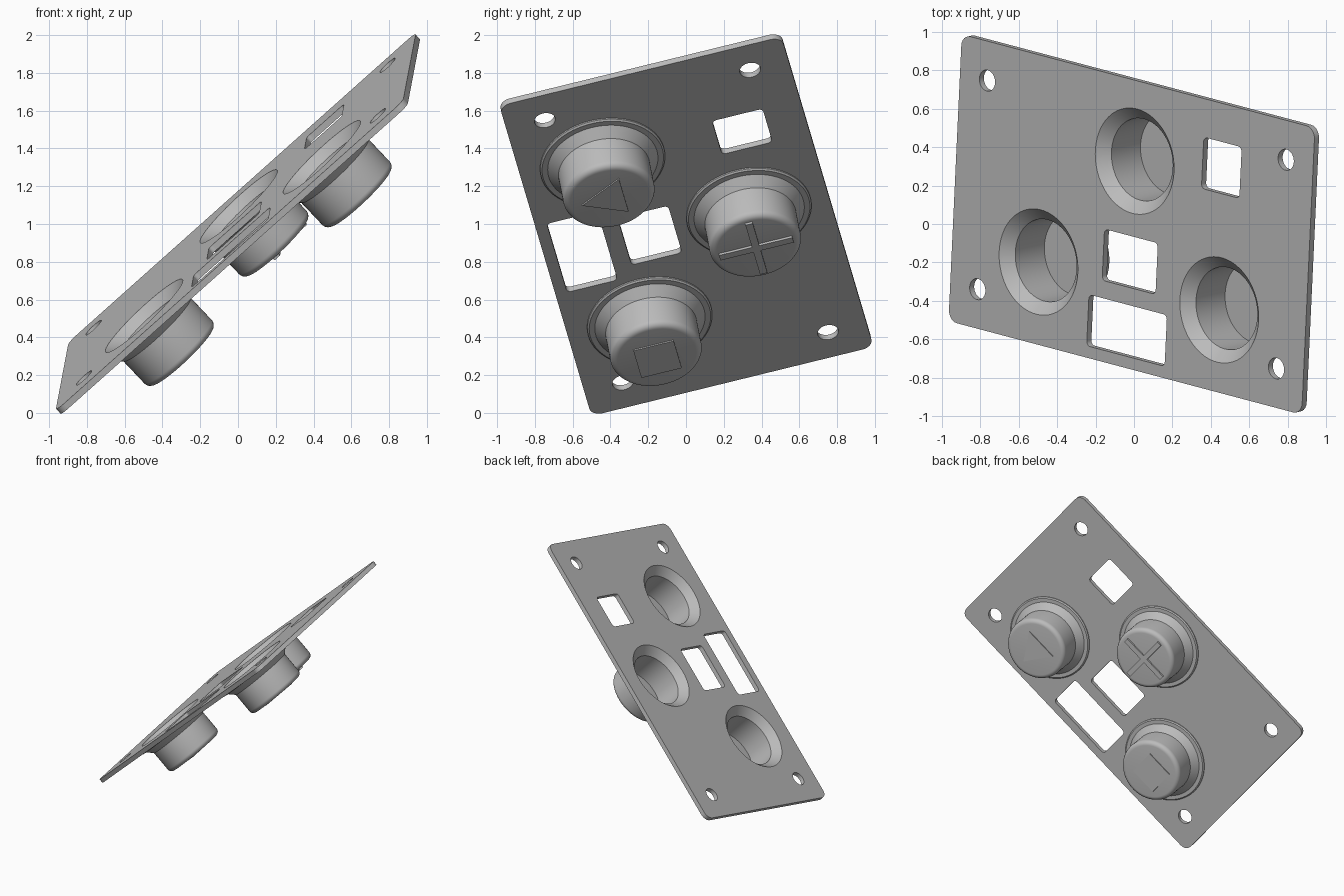
import bpy, bmesh
from math import pi, cos, sin, radians
from mathutils import Vector, Matrix

cube = bpy.data.objects.get("Cube")
if cube:
    bpy.data.objects.remove(cube, do_unlink=True)

# Single grey material
grey = bpy.data.materials.new("plain_grey")
grey.use_nodes = True
GREY = (0.5, 0.5, 0.5, 1)
grey.diffuse_color = GREY
grey.node_tree.nodes["Principled BSDF"].inputs["Base Color"].default_value = GREY

# Tilted frame of the panel: long axis, short axis, face normal
u = Vector((0.732, -0.194, 0.653)).normalized()
n = u.cross(Vector((0.041, 0.971, 0.234))).normalized()
v = n.cross(u)
FRAME = Matrix.Translation((0, 0, 1)) @ Matrix((u, v, n)).transposed().to_4x4()

THICK = 0.035
DEPTH = 0.30
CUPS = {"cross": (0, 0.34), "square": (-0.643, -0.33), "triangle": (0.643, -0.33)}


def finish(obj, offset=(0, 0, 0)):
    """Place in the panel frame, colour and shade."""
    obj.matrix_world = FRAME @ Matrix.Translation(offset)
    obj.data.materials.clear()
    obj.data.materials.append(grey)
    bpy.ops.object.select_all(action="DESELECT")
    obj.select_set(True)
    bpy.context.view_layer.objects.active = obj
    bpy.ops.object.shade_smooth_by_angle(angle=radians(30))


def mesh_object(name, bm):
    bmesh.ops.recalc_face_normals(bm, faces=bm.faces[:])
    mesh = bpy.data.meshes.new(name)
    bm.to_mesh(mesh)
    bm.free()
    obj = bpy.data.objects.new(name, mesh)
    bpy.context.collection.objects.link(obj)
    return obj


def circle(cx, cy, r, steps=64):
    return [(cx + r * cos(2 * pi * i / steps), cy + r * sin(2 * pi * i / steps))
            for i in range(steps)]


def rounded_rect(cx, cy, w, h, r, steps=6):
    pts = []
    for k, (sx, sy) in enumerate(((1, 1), (-1, 1), (-1, -1), (1, -1))):
        for i in range(steps + 1):
            a = (k + i / steps) * pi / 2
            pts.append((cx + sx * (w / 2 - r) + r * cos(a),
                        cy + sy * (h / 2 - r) + r * sin(a)))
    return pts


# Panel: filled outline with holes, extruded
loops = [rounded_rect(0, 0, 2.513, 1.539, 0.06)]
loops += [circle(x, y, 0.28, 96) for x, y in CUPS.values()]
loops += [circle(sx * 1.063, sy * 0.56, 0.056, 40) for sx in (-1, 1) for sy in (-1, 1)]
loops += [rounded_rect(0.613, 0.427, 0.27, 0.275, 0.025),
          rounded_rect(0, -0.2, 0.38, 0.275, 0.025),
          rounded_rect(0, -0.569, 0.555, 0.275, 0.025)]
curve = bpy.data.curves.new("panel", "CURVE")
curve.dimensions = "2D"
curve.fill_mode = "BOTH"
curve.extrude = THICK / 2
for loop in loops:
    spline = curve.splines.new("POLY")
    spline.points.add(len(loop) - 1)
    for point, (x, y) in zip(spline.points, loop):
        point.co = (x, y, 0, 1)
    spline.use_cyclic_u = True
panel = bpy.data.objects.new("panel", curve)
bpy.context.collection.objects.link(panel)
bpy.ops.object.select_all(action="DESELECT")
panel.select_set(True)
bpy.context.view_layer.objects.active = panel
bpy.ops.object.convert(target="MESH")
panel = bpy.context.view_layer.objects.active
bm = bmesh.new()
bm.from_mesh(panel.data)
bmesh.ops.remove_doubles(bm, verts=bm.verts[:], dist=0.0001)
bmesh.ops.recalc_face_normals(bm, faces=bm.faces[:])
bm.to_mesh(panel.data)
bm.free()
finish(panel)

# Cup wall: (radius, depth below the panel face), from the mouth round to the flange
FILLET = 0.035
profile = [(0.28, 0), (0.218, 0.057), (0.218, 0.28), (0, 0.28), (0, DEPTH)]
profile += [(0.21 + FILLET * sin(a), DEPTH - FILLET + FILLET * cos(a))
            for a in (i * pi / 12 for i in range(7))]
profile += [(0.245, 0.10), (0.295, 0.05), (0.325, 0.05), (0.334, 0.043),
            (0.334, THICK), (0.28, THICK), (0.28, 0)]


def make_cup(name, x, y):
    bm = bmesh.new()
    verts = [bm.verts.new((r, 0, -d)) for r, d in profile]
    edges = [bm.edges.new(pair) for pair in zip(verts, verts[1:])]
    bmesh.ops.spin(bm, geom=verts + edges, cent=(0, 0, 0), axis=(0, 0, 1),
                   angle=2 * pi, steps=96, use_merge=False)
    bmesh.ops.remove_doubles(bm, verts=bm.verts[:], dist=0.0001)
    bmesh.ops.dissolve_degenerate(bm, edges=bm.edges[:], dist=0.0001)
    finish(mesh_object(name, bm), (x, y, THICK / 2))


def make_symbol(name, outline, height, x, y):
    """Raised shape on the closed end of a cup."""
    bm = bmesh.new()
    face = bm.faces.new([bm.verts.new((px, py, 0.004)) for px, py in outline])
    out = bmesh.ops.extrude_face_region(bm, geom=[face], use_keep_orig=True)
    moved = [g for g in out["geom"] if isinstance(g, bmesh.types.BMVert)]
    bmesh.ops.translate(bm, verts=moved, vec=(0, 0, -height - 0.004))
    finish(mesh_object(name, bm), (x, y, THICK / 2 - DEPTH))


# Symbol outlines
ARM, HALF = 0.2, 0.02
plus = []
for k in range(4):
    c, s = round(cos(k * pi / 2)), round(sin(k * pi / 2))
    for px, py in ((ARM, -HALF), (ARM, HALF), (HALF, HALF)):
        plus.append((c * px - s * py, s * px + c * py))
shapes = {
    "cross": (plus, 0.014),
    "square": ([(sx * 0.11 - 0.015, sy * 0.11)
                for sx, sy in ((1, 1), (-1, 1), (-1, -1), (1, -1))], 0.008),
    "triangle": ([(0.152 * cos(a), 0.152 * sin(a))
                  for a in (-pi / 2 + k * 2 * pi / 3 for k in range(3))], 0.008),
}

for key, (x, y) in CUPS.items():
    make_cup(key + "_cup", x, y)
    make_symbol(key + "_symbol", *shapes[key], x, y)
